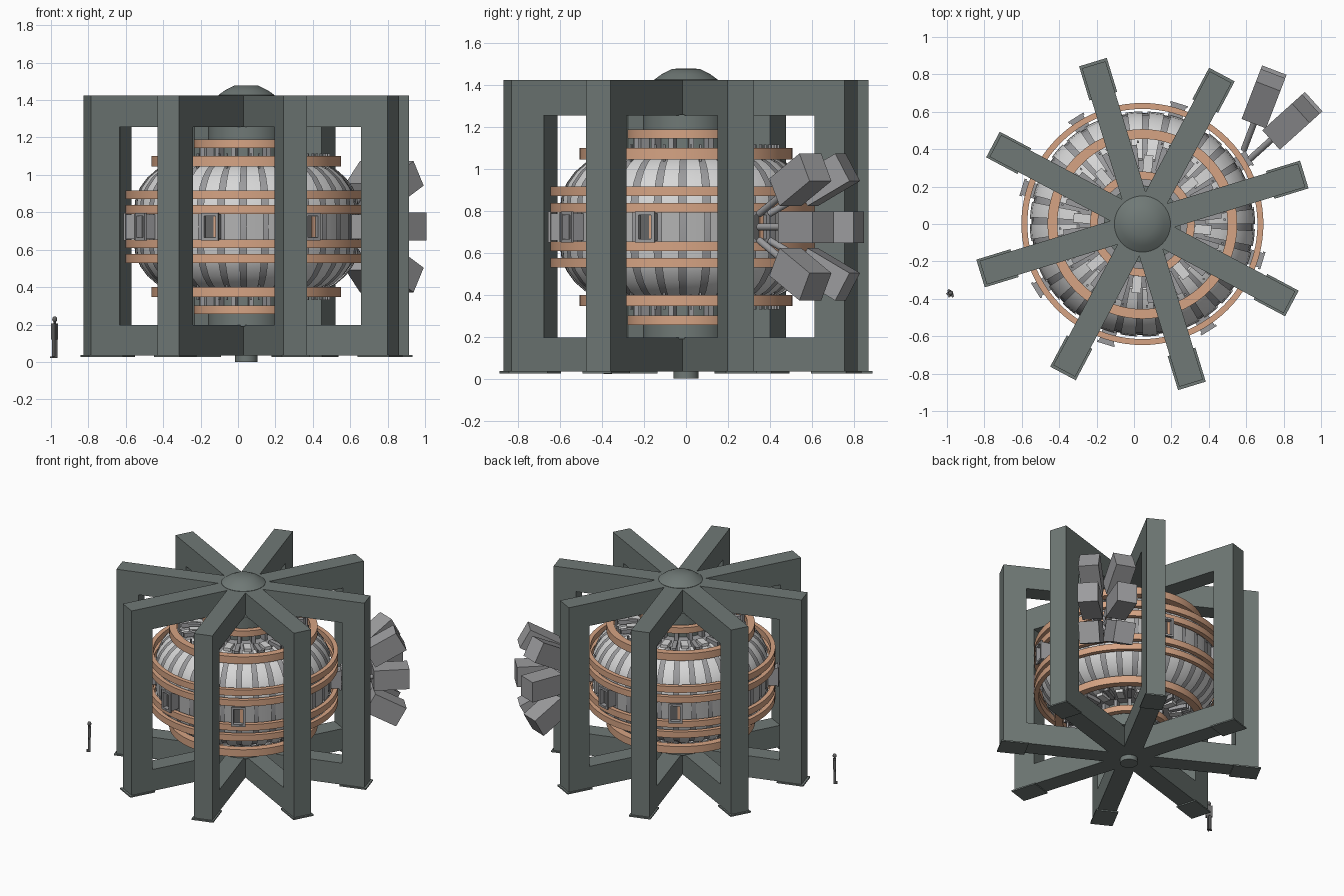
import bpy, bmesh
from math import radians, pi, cos, sin
from mathutils import Matrix, Vector

cube = bpy.data.objects.get("Cube")
if cube:
    bpy.data.objects.remove(cube)

CX, MID = 0.045, 0.723  # machine axis and midplane height


def material(name, rgb):
    m = bpy.data.materials.new(name)
    m.use_nodes = True
    m.diffuse_color = (*rgb, 1)
    m.node_tree.nodes["Principled BSDF"].inputs["Base Color"].default_value = (*rgb, 1)
    return m


GREEN = material("grey green steel", (0.16, 0.19, 0.18))
COPPER = material("copper", (0.67, 0.37, 0.23))
PALE = material("pale grey", (0.68, 0.68, 0.68))
GREY = material("mid grey", (0.33, 0.33, 0.34))
BAND = material("band grey", (0.45, 0.45, 0.45))
DARK = material("dark grey", (0.13, 0.13, 0.13))


def finish(name, bm, mat, smooth=False, center=(CX, 0, 0)):
    bmesh.ops.recalc_face_normals(bm, faces=bm.faces)
    me = bpy.data.meshes.new(name)
    bm.to_mesh(me)
    bm.free()
    me.materials.append(mat)
    if smooth:
        me.polygons.foreach_set("use_smooth", [True] * len(me.polygons))
        me.set_sharp_from_angle(angle=radians(35))
    ob = bpy.data.objects.new(name, me)
    ob.location = center
    bpy.context.collection.objects.link(ob)
    return ob


def box(bm, loc, size, m=Matrix()):
    """Box centred at loc, then moved by m."""
    bmesh.ops.create_cube(bm, size=1, matrix=m @ Matrix.Translation(loc) @ Matrix.Diagonal((*size, 1)))


def turn(deg):
    return Matrix.Rotation(radians(deg), 4, "Z")


def lathe(bm, profile, a0=0, a1=360, steps=96, closed=False):
    """Sweep (radius, height) points about the axis."""
    full = a1 - a0 == 360
    cols = []
    for i in range(steps if full else steps + 1):
        a = radians(a0 + (a1 - a0) * i / steps)
        cols.append([bm.verts.new((r * cos(a), r * sin(a), z)) for r, z in profile])
    n = len(profile)
    for i in range(steps):
        p, q = cols[i], cols[(i + 1) % len(cols)]
        for j in range(n if closed else n - 1):
            k = (j + 1) % n
            bm.faces.new((p[j], q[j], q[k], p[k]))
    bmesh.ops.remove_doubles(bm, verts=bm.verts, dist=1e-5)


# Eight C-shaped support frames with foot plates
R, RI, Z0, Z1 = 0.89, 0.73, 0.035, 1.425
outline = [(0, Z0), (R, Z0), (R, Z1), (0, Z1), (0, 1.255), (RI, 1.255), (RI, 0.197), (0, 0.197)]
for i in range(8):
    rot = turn(17 + 45 * i)
    bm = bmesh.new()
    face = bm.faces.new([bm.verts.new(rot @ Vector((r, -0.066, z))) for r, z in outline])
    ext = bmesh.ops.extrude_face_region(bm, geom=[face])["geom"]
    bmesh.ops.translate(bm, verts=[v for v in ext if isinstance(v, bmesh.types.BMVert)],
                        vec=rot @ Vector((0, 0.132, 0)))
    box(bm, (0.81, 0, 0.031), (0.19, 0.155, 0.01), rot)
    finish(f"support_frame_{i + 1}", bm, GREEN)

# Hub cap, bottom hub and central column
for name, prof in (
    ("hub_cap", [(0, 1.42), (0.15, 1.42), (0.15, 1.427), (0.115, 1.452), (0.065, 1.477), (0, 1.479)]),
    ("bottom_hub", [(0, 0), (0.06, 0), (0.06, 0.04), (0, 0.04)]),
    ("central_column", [(0, 0.19), (0.205, 0.19), (0.205, 1.26), (0, 1.26)]),
):
    bm = bmesh.new()
    lathe(bm, prof, steps=64)
    finish(name, bm, GREEN, True)

# Vessel body, with raised pale panels above and below the equator
upper = [(0.59, 0.085), (0.583, 0.15), (0.558, 0.205), (0.52, 0.257),
         (0.47, 0.3), (0.41, 0.33), (0.34, 0.348)]
half = [(0.594, 0)] + upper + [(0.205, 0.36)]
bm = bmesh.new()
lathe(bm, [(r, MID - z) for r, z in reversed(half[1:])] + [(r, MID + z) for r, z in half])
finish("vessel_body", bm, GREY, True)

for name, sign in (("upper_panels", 1), ("lower_panels", -1)):
    bm = bmesh.new()
    for i in range(32):
        a = i * 11.25
        skin = [(r + 0.01, MID + sign * (z + 0.006)) for r, z in upper]
        inner = [(r - 0.01, MID + sign * (z - 0.006)) for r, z in reversed(upper)]
        lathe(bm, skin + inner, a, a + 7.8, 3, True)
    finish(name, bm, PALE, True)

bm = bmesh.new()
for i in range(32):
    a = i * 11.25
    lathe(bm, [(0.58, MID - 0.08), (0.602, MID - 0.08), (0.602, MID + 0.08), (0.58, MID + 0.08)],
          a, a + 8.6, 3, True)
finish("equator_panels", bm, BAND, True)

# Copper ring coils, mirrored about the midplane
for name, ri, ro, dz, h in (("inner_coil", 0.238, 0.28, 0.444, 0.044),
                            ("shoulder_coil", 0.455, 0.507, 0.35, 0.054),
                            ("outer_coil", 0.615, 0.647, 0.17, 0.046),
                            ("equator_coil", 0.615, 0.647, 0.092, 0.046)):
    for side, s in (("upper", 1), ("lower", -1)):
        z = MID + s * dz
        bm = bmesh.new()
        lathe(bm, [(ri, z - h / 2), (ro, z - h / 2), (ro, z + h / 2), (ri, z + h / 2)], closed=True)
        finish(f"{side}_{name}", bm, COPPER, True)

# Coil brackets, posts and radial ribs on the vessel ends
for side, s in (("upper", 1), ("lower", -1)):
    bm = bmesh.new()
    for i in range(16):
        rot = turn(6 + 22.5 * i)
        for y in (-0.022, 0.022):
            box(bm, (0.44, y, MID + s * 0.35), (0.012, 0.01, 0.085), rot)
        box(bm, (0.36, 0, MID + s * 0.362), (0.13, 0.03, 0.03), rot)
        box(bm, (0.225, 0, MID + s * 0.40), (0.05, 0.025, 0.09), rot)
    finish(f"{side}_brackets", bm, GREY)
    bm = bmesh.new()
    for i in range(16):
        box(bm, (0.325, 0, MID + s * 0.36), (0.09, 0.05, 0.022), turn(17.25 + 22.5 * i))
    finish(f"{side}_end_plates", bm, PALE)

# Rectangular ports with open flanges round the equator
for k in range(8):
    rot = turn((32 if k % 2 else 73) + 90 * (k // 2))
    bm = bmesh.new()
    for s in (-1, 1):
        box(bm, (0.632, s * 0.036, MID), (0.08, 0.008, 0.125), rot)
        box(bm, (0.632, 0, MID + s * 0.061), (0.08, 0.08, 0.008), rot)
        box(bm, (0.667, s * 0.04, MID), (0.012, 0.016, 0.146), rot)
        box(bm, (0.667, 0, MID + s * 0.067), (0.012, 0.09, 0.012), rot)
    finish(f"port_{k + 1}", bm, GREY)
    bm = bmesh.new()
    box(bm, (0.635, 0, MID), (0.008, 0.066, 0.116), rot)
    finish(f"port_window_{k + 1}", bm, DARK)
    bm = bmesh.new()
    box(bm, (0.641, 0.022, MID), (0.008, 0.02, 0.11), rot)
    finish(f"port_strip_{k + 1}", bm, COPPER)

# Beam injectors: two banks at three tilts
for bank, x, y, yaw in (("back", 0.59, 0.405, 69), ("side", 0.628, 0.355, 42)):
    for level, s in (("lower", -1), ("middle", 0), ("upper", 1)):
        m = (Matrix.Translation((x, y, MID + s * 0.068)) @ turn(yaw)
             @ Matrix.Rotation(radians(-29 * s), 4, "Y"))
        bm = bmesh.new()
        box(bm, (0.325, 0, 0), (0.245, 0.14, 0.15), m)
        finish(f"{bank}_{level}_injector", bm, GREY, center=(0, 0, 0))
        bm = bmesh.new()
        bmesh.ops.create_cone(bm, cap_ends=True, segments=16, radius1=0.017, radius2=0.017, depth=0.23,
                              matrix=m @ Matrix.Translation((0.105, 0, 0)) @ Matrix.Rotation(pi / 2, 4, "Y"))
        finish(f"{bank}_{level}_beam_pipe", bm, GREY, True, (0, 0, 0))

# Standing figure for scale
bm = bmesh.new()
for s in (-1, 1):
    box(bm, (s * 0.008, 0, 0.055), (0.012, 0.016, 0.11))
    box(bm, (s * 0.008, -0.006, 0.004), (0.012, 0.03, 0.008))
    box(bm, (s * 0.02, 0, 0.14), (0.008, 0.012, 0.085))
box(bm, (0, 0, 0.145), (0.032, 0.02, 0.075))
box(bm, (0, 0, 0.187), (0.01, 0.01, 0.014))
bmesh.ops.create_uvsphere(bm, u_segments=12, v_segments=8, radius=0.014,
                          matrix=Matrix.Translation((0, 0, 0.206)) @ Matrix.Diagonal((0.85, 1, 1.15, 1)))
figure = finish("scale_figure", bm, DARK, True, (-0.98, -0.37, 0.022))
figure.rotation_euler.z = radians(-55)
